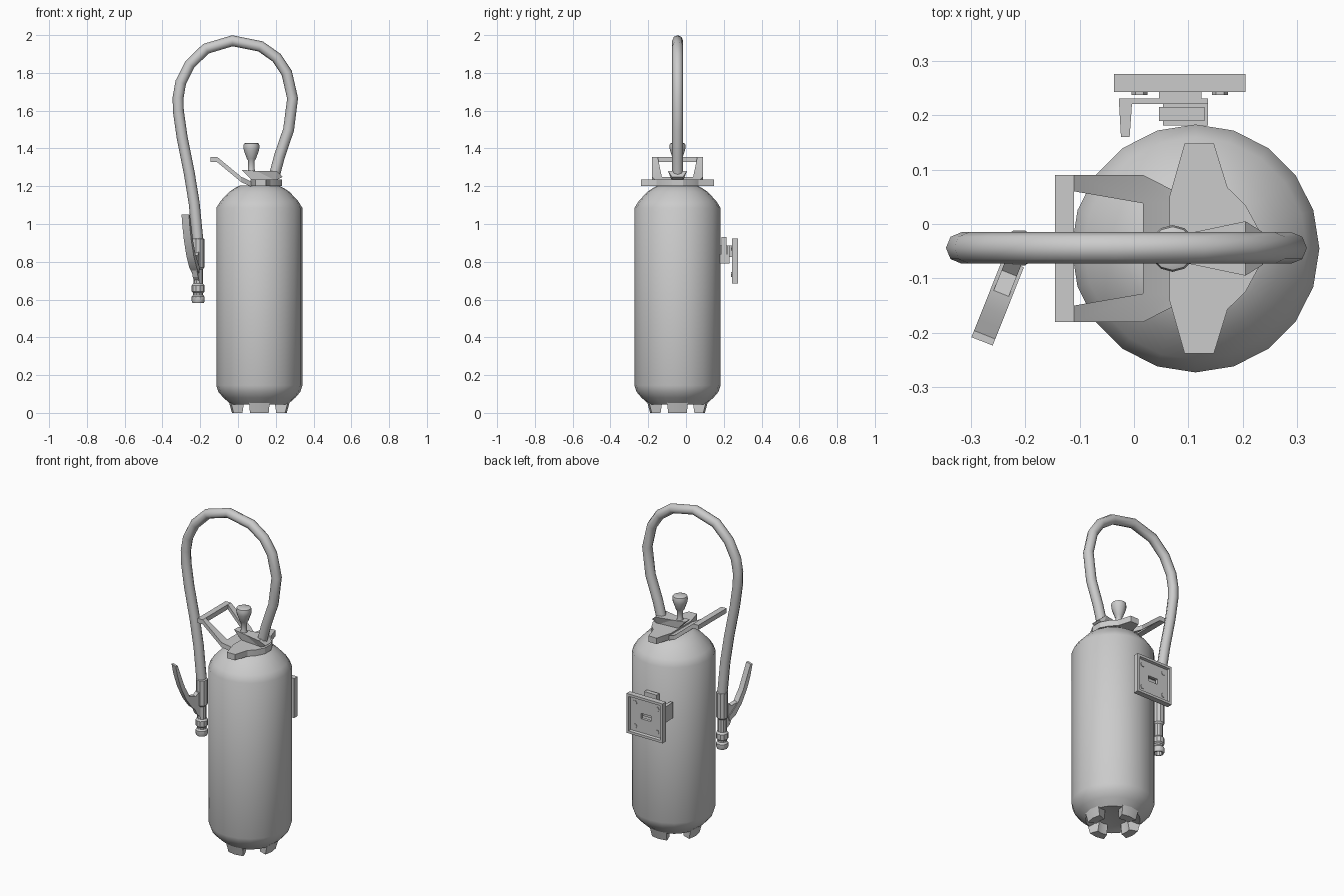
import bpy, bmesh, math
from mathutils import Vector

if "Cube" in bpy.data.objects:
    bpy.data.objects.remove(bpy.data.objects["Cube"])

CX, CY = 0.113, -0.045   # cylinder axis


def finish(name, bm, angle=35):
    bmesh.ops.recalc_face_normals(bm, faces=bm.faces)
    me = bpy.data.meshes.new(name)
    bm.to_mesh(me)
    bm.free()
    ob = bpy.data.objects.new(name, me)
    bpy.context.collection.objects.link(ob)
    shade(ob, angle)
    return ob


def shade(ob, angle=35):
    bpy.ops.object.select_all(action='DESELECT')
    ob.select_set(True)
    bpy.context.view_layer.objects.active = ob
    bpy.ops.object.shade_smooth_by_angle(angle=math.radians(angle))


def lathe(name, profile, x, y, n, angle=35):
    bm = bmesh.new()
    rings = [[bm.verts.new((x + r * math.cos(2 * math.pi * i / n),
                            y + r * math.sin(2 * math.pi * i / n), z))
              for i in range(n)] for r, z in profile]
    for a, b in zip(rings, rings[1:]):
        for i in range(n):
            bm.faces.new((a[i], a[(i + 1) % n], b[(i + 1) % n], b[i]))
    bm.faces.new(rings[0])
    bm.faces.new(rings[-1])
    return finish(name, bm, angle)


def prism(name, pts, place, lo, hi):
    """Extrude a 2D outline; place(u, v, w) gives the 3D point."""
    bm = bmesh.new()
    a = [bm.verts.new(place(u, v, lo)) for u, v in pts]
    b = [bm.verts.new(place(u, v, hi)) for u, v in pts]
    n = len(pts)
    for i in range(n):
        bm.faces.new((a[i], a[(i + 1) % n], b[(i + 1) % n], b[i]))
    bm.faces.new(a)
    bm.faces.new(b)
    return finish(name, bm, 20)


def box(name, x0, x1, y0, y1, z0, z1):
    return prism(name, [(x0, y0), (x1, y0), (x1, y1), (x0, y1)], flat, z0, z1)


def flat(u, v, w):
    return (u, v, w)


def back(u, v, w):       # outline in xz, depth along y
    return (u, w, v)


# Cylinder body
lathe("body", [(0.09, 0.06), (0.15, 0.045), (0.19, 0.08), (0.216, 0.11), (0.228, 0.145),
               (0.228, 1.085), (0.205, 1.122), (0.16, 1.17), (0.13, 1.19), (0.10, 1.205)],
      CX, CY, 20, 50)

# Four feet under the body
for k in range(4):
    bm = bmesh.new()
    for d in (-20, 0, 20):
        a = math.radians(90 * k + d)
        for r, z in ((0.16, 0.055), (0.145, 0), (0.095, 0), (0.085, 0.065)):
            bm.verts.new((CX + r * math.cos(a), CY + r * math.sin(a), z))
    bm.verts.ensure_lookup_table()
    for s in (0, 4):
        for j in range(4):
            q = (j + 1) % 4
            bm.faces.new([bm.verts[i] for i in (s + j, s + q, s + 4 + q, s + 4 + j)])
    bm.faces.new(bm.verts[0:4])
    bm.faces.new(bm.verts[8:12])
    finish("foot_%d" % (k + 1), bm)

# Collar plate with two horns
half = [(0.065, 0.095), (0.093, 0.193), (0.147, 0.193), (0.172, 0.112), (0.205, 0.08), (0.232, 0.03)]
pts = [(x, CY + h) for x, h in half] + [(x, CY - h) for x, h in reversed(half)]
prism("collar_plate", pts, flat, 1.20, 1.236)

# Carrying handle: bent frame that slopes up to the left
bm = bmesh.new()
height = {-0.145: 1.355, -0.11: 1.355, 0.017: 1.25, 0.07: 1.225}
plan = [(-0.145, 0.135), (-0.11, 0.135), (-0.11, 0.105), (0.017, 0.135),
        (0.017, 0.083), (0.07, 0.108), (0.07, 0.083)]
L, R = [[bm.verts.new((x, CY + s * h, height[x])) for x, h in plan] for s in (1, -1)]
ends = [[bm.verts.new((-0.145, CY + s * 0.105, 1.355))] for s in (1, -1)]
for v, e in ((L, ends[0]), (R, ends[1])):
    bm.faces.new((v[0], v[1], v[2], e[0]))
    bm.faces.new((v[1], v[3], v[4], v[2]))
    bm.faces.new((v[3], v[5], v[6], v[4]))
bm.faces.new((ends[0][0], L[2], R[2], ends[1][0]))
bm.faces.new((L[4], L[6], R[6], R[4]))
bmesh.ops.recalc_face_normals(bm, faces=bm.faces)
if bm.faces[:][0].normal.z < 0:
    bmesh.ops.reverse_faces(bm, faces=bm.faces)
geo = bmesh.ops.extrude_face_region(bm, geom=bm.faces[:], use_keep_orig=True)
for v in geo["geom"]:
    if isinstance(v, bmesh.types.BMVert):
        v.co.z -= 0.028
finish("carry_handle", bm, 15)

# Valve head: wedge with an overhanging front
bm = bmesh.new()
sec = [(0.075, 1.23, 0.02), (0.02, 1.287, 0.022), (0.10, 1.28, 0.028),
       (0.205, 1.28, 0.05), (0.237, 1.25, 0.03), (0.20, 1.23, 0.03)]
a, b = [[bm.verts.new((x, CY + s * h, z)) for x, z, h in sec] for s in (1, -1)]
for i in range(6):
    j = (i + 1) % 6
    bm.faces.new((a[i], a[j], b[j], b[i]))
bm.faces.new(a)
bm.faces.new(b)
bmesh.ops.triangulate(bm, faces=[f for f in bm.faces if len(f.verts) > 4])
finish("valve_head", bm, 15)

# Push knob
lathe("push_knob", [(0.022, 1.27), (0.017, 1.29), (0.017, 1.335), (0.024, 1.345), (0.04, 1.39),
                    (0.043, 1.41), (0.04, 1.425), (0.028, 1.43)], 0.071, CY, 12)

# Hose: looped tube
path = [(0.192, 1.255), (0.22, 1.36), (0.268, 1.50), (0.289, 1.665), (0.258, 1.80), (0.205, 1.88),
        (0.12, 1.94), (-0.03, 1.97), (-0.17, 1.928), (-0.255, 1.845), (-0.303, 1.75),
        (-0.317, 1.67), (-0.316, 1.60), (-0.296, 1.46), (-0.258, 1.27), (-0.232, 1.11), (-0.211, 0.90)]
cu = bpy.data.curves.new("hose", 'CURVE')
cu.dimensions = '3D'
cu.bevel_depth = 0.029
cu.bevel_resolution = 2
cu.use_fill_caps = True
sp = cu.splines.new('POLY')
sp.points.add(len(path) - 1)
for p, (x, z) in zip(sp.points, path):
    p.co = (x, -0.044, z, 1)
hose = bpy.data.objects.new("hose", cu)
bpy.context.collection.objects.link(hose)
bpy.context.view_layer.objects.active = hose
hose.select_set(True)
bpy.ops.object.select_all(action='DESELECT')
hose.select_set(True)
bpy.ops.object.convert(target='MESH')
shade(bpy.context.view_layer.objects.active, 50)

# Nozzle at the hose end
NX = -0.211
lathe("nozzle", [(0.022, 0.61), (0.022, 0.583), (0.03, 0.583), (0.034, 0.592), (0.034, 0.615),
                 (0.026, 0.625), (0.026, 0.635), (0.034, 0.642), (0.034, 0.675), (0.025, 0.685),
                 (0.025, 0.76), (0.033, 0.77), (0.033, 0.92), (0.026, 0.925)], NX, -0.044, 10)

# Curved squeeze lever and its pivot block
out = Vector((-0.37, -0.93, 0)).normalized()
side = Vector((-out.y, out.x, 0))


def lever(u, v, w):
    return Vector((NX, -0.044, v)) + out * u + side * w


curve = [(0.035, 0.74), (0.075, 0.77), (0.115, 0.83), (0.15, 0.91), (0.172, 0.985), (0.185, 1.05)]
inner = [(0.172, 1.05), (0.15, 0.985), (0.125, 0.91), (0.09, 0.84), (0.05, 0.79), (0.03, 0.77)]
prism("squeeze_lever", curve + inner, lever, -0.021, 0.021)
prism("lever_pivot", [(0.02, 0.70), (0.04, 0.72), (0.07, 0.79), (0.09, 0.84),
                      (0.05, 0.83), (0.02, 0.86)], lever, -0.015, 0.015)

# Wall plate with a rear rim and a central slot
bm = bmesh.new()
px, pz = 0.084, 0.803


def loop(hx, hz, y):
    return [bm.verts.new((px + i * hx, y, pz + j * hz))
            for i, j in ((-1, -1), (1, -1), (1, 1), (-1, 1))]


rings = [loop(0.032, 0.016, 0.245), loop(0.121, 0.119, 0.243), loop(0.121, 0.119, 0.276),
         loop(0.106, 0.104, 0.276), loop(0.102, 0.10, 0.262), loop(0.032, 0.016, 0.262)]
for a, b in zip(rings, rings[1:] + rings[:1]):
    for i in range(4):
        bm.faces.new((a[i], a[(i + 1) % 4], b[(i + 1) % 4], b[i]))
finish("wall_plate", bm, 20)

# Screw heads, both faces of the wall plate
hexagon = [(math.cos(math.pi * i / 3), math.sin(math.pi * i / 3)) for i in range(6)]
for i in (-1, 1):
    for j in (-1, 1):
        prism("screw", [(px + i * 0.074 + 0.015 * c, pz + j * 0.07 + 0.015 * s) for c, s in hexagon],
              back, 0.237, 0.265)

# Hanger joining the plate to the cylinder
box("hanger_spacer", 0.046, 0.124, 0.228, 0.246, 0.825, 0.885)
box("hanger_strip", -0.028, 0.136, 0.221, 0.231, 0.79, 0.885)
box("hanger_block", 0.046, 0.13, 0.189, 0.215, 0.825, 0.93)
box("hanger_pad", 0.053, 0.136, 0.181, 0.224, 0.79, 0.84)
prism("hanger_hook", [(-0.028, 0.231), (-0.003, 0.231), (-0.008, 0.16), (-0.024, 0.16)],
      flat, 0.79, 0.885)
